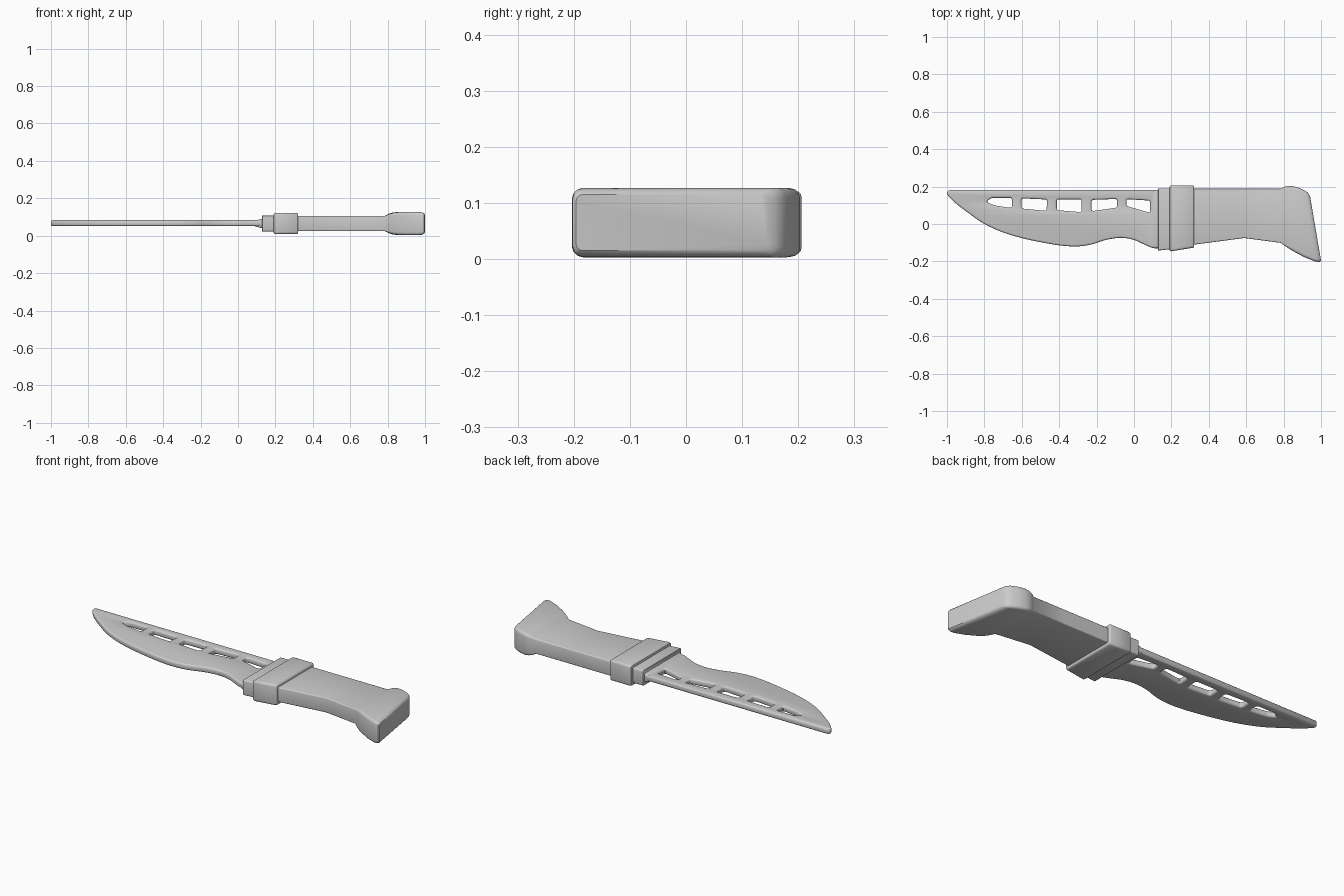
import bpy, bmesh, math
from mathutils import Vector

if "Cube" in bpy.data.objects:
    bpy.data.objects.remove(bpy.data.objects["Cube"])

ZC = 0.065  # mid-plane height of the whole knife


def smooth(obj, angle=35):
    bpy.ops.object.select_all(action='DESELECT')
    obj.select_set(True)
    bpy.context.view_layer.objects.active = obj
    bpy.ops.object.shade_smooth_by_angle(angle=math.radians(angle))


def catmull(pts, n=4):
    p = [Vector(q) for q in pts]
    p = [2 * p[0] - p[1]] + p + [2 * p[-1] - p[-2]]
    out = []
    for a, b, c, d in zip(p, p[1:], p[2:], p[3:]):
        for i in range(n):
            t = i / n
            out.append(0.5 * (2 * b + (c - a) * t + (2 * a - 5 * b + 4 * c - d) * t * t
                              + (3 * b - a - 3 * c + d) * t ** 3))
    return out + [p[-2]]


def round_poly(pts, r, n=3):
    out = []
    for i, q in enumerate(pts):
        p = Vector(q)
        a = p + (Vector(pts[i - 1]) - p).normalized() * r
        b = p + (Vector(pts[(i + 1) % len(pts)]) - p).normalized() * r
        for k in range(n + 1):
            t = k / n
            out.append(a * (1 - t) ** 2 + p * 2 * t * (1 - t) + b * t * t)
    return out


def loft(name, sections, n=3):
    """Rounded-rectangle sections: (x_low, y_low, x_high, y_high, half_z, radius)."""
    bm = bmesh.new()
    rings = []
    for xa, ya, xb, yb, hz, r in sections:
        ring = []
        for k, (cy, cz) in enumerate([(yb - r, hz - r), (ya + r, hz - r),
                                      (ya + r, r - hz), (yb - r, r - hz)]):
            for i in range(n + 1):
                a = math.pi / 2 * (k + i / n)
                y, z = cy + r * math.cos(a), cz + r * math.sin(a)
                x = xa + (xb - xa) * (y - ya) / (yb - ya)
                ring.append(bm.verts.new((x, y, ZC + z)))
        rings.append(ring)
    m = len(rings[0])
    for a, b in zip(rings, rings[1:]):
        for i in range(m):
            j = (i + 1) % m
            bm.faces.new((a[i], a[j], b[j], b[i]))
    bm.faces.new(rings[0])
    bm.faces.new(rings[-1])
    bmesh.ops.recalc_face_normals(bm, faces=bm.faces)
    me = bpy.data.meshes.new(name)
    bm.to_mesh(me)
    bm.free()
    obj = bpy.data.objects.new(name, me)
    bpy.context.collection.objects.link(obj)
    smooth(obj)
    return obj


# Blade: filled outline with five windows and a rounded rim
edge = [(-0.985, 0.181), (-0.998, 0.172), (-0.995, 0.153), (-0.95, 0.108), (-0.88, 0.055),
        (-0.8, 0.0), (-0.7, -0.045), (-0.6, -0.075), (-0.5, -0.097), (-0.4, -0.114),
        (-0.31, -0.12), (-0.23, -0.11), (-0.15, -0.085), (-0.07, -0.074), (0.0, -0.085),
        (0.06, -0.112), (0.1, -0.128), (0.14, -0.132)]
windows = [
    [(-0.79, 0.12), (-0.76, 0.14), (-0.652, 0.14), (-0.652, 0.085), (-0.75, 0.1)],
    [(-0.602, 0.137), (-0.464, 0.131), (-0.468, 0.07), (-0.602, 0.083)],
    [(-0.413, 0.132), (-0.28, 0.132), (-0.28, 0.063), (-0.413, 0.074)],
    [(-0.227, 0.129), (-0.09, 0.134), (-0.09, 0.088), (-0.227, 0.068)],
    [(-0.04, 0.133), (0.086, 0.125), (0.086, 0.06), (-0.04, 0.096)],
]
curve = bpy.data.curves.new("blade", 'CURVE')
curve.dimensions = '2D'
curve.fill_mode = 'BOTH'
curve.extrude = 0.006
curve.bevel_depth = 0.010
curve.bevel_resolution = 2
curve.offset = -0.010
for pts in [catmull(edge) + [Vector((0.14, 0.181))]] + [round_poly(w, 0.012) for w in windows]:
    s = curve.splines.new('POLY')
    s.points.add(len(pts) - 1)
    for sp, p in zip(s.points, pts):
        sp.co = (p.x, p.y, 0, 1)
    s.use_cyclic_u = True
blade = bpy.data.objects.new("blade", curve)
blade.location.z = ZC + 0.002
bpy.context.collection.objects.link(blade)
bpy.ops.object.select_all(action='DESELECT')
blade.select_set(True)
bpy.context.view_layer.objects.active = blade
bpy.ops.object.convert(target='MESH')
blade = bpy.context.view_layer.objects.active
bm = bmesh.new()
bm.from_mesh(blade.data)
bmesh.ops.remove_doubles(bm, verts=bm.verts, dist=0.0002)
bmesh.ops.recalc_face_normals(bm, faces=bm.faces)
bm.to_mesh(blade.data)
bm.free()
smooth(blade)

# Heel: blade thickening into the guard
loft("blade_heel", [(0.09, -0.115, 0.09, 0.175, 0.014, 0.008),
                    (0.115, -0.127, 0.115, 0.181, 0.022, 0.008),
                    (0.135, -0.128, 0.135, 0.181, 0.025, 0.008)])

# Guard block in front of the collar
loft("guard", [(0.127, -0.139, 0.127, 0.186, 0.039, 0.006),
               (0.130, -0.142, 0.130, 0.190, 0.042, 0.007),
               (0.200, -0.134, 0.200, 0.190, 0.042, 0.007)])

# Collar band around the handle
loft("collar", [(0.191, -0.141, 0.191, 0.199, 0.049, 0.008),
                (0.193, -0.144, 0.193, 0.204, 0.054, 0.011),
                (0.199, -0.146, 0.199, 0.206, 0.057, 0.012),
                (0.315, -0.127, 0.315, 0.206, 0.057, 0.012),
                (0.320, -0.124, 0.320, 0.203, 0.054, 0.011),
                (0.322, -0.121, 0.322, 0.199, 0.049, 0.008)])

# Grip flaring into the slanted pommel
loft("handle", [(0.300, -0.113, 0.300, 0.189, 0.041, 0.006),
                (0.590, -0.075, 0.590, 0.189, 0.041, 0.006),
                (0.785, -0.101, 0.785, 0.189, 0.041, 0.006),
                (0.805, -0.116, 0.800, 0.198, 0.049, 0.010),
                (0.830, -0.133, 0.820, 0.203, 0.057, 0.014),
                (0.860, -0.150, 0.845, 0.203, 0.061, 0.016),
                (0.910, -0.177, 0.880, 0.194, 0.062, 0.016),
                (0.965, -0.199, 0.915, 0.178, 0.062, 0.016),
                (0.985, -0.203, 0.929, 0.168, 0.060, 0.016),
                (0.995, -0.202, 0.936, 0.158, 0.056, 0.015),
                (1.000, -0.196, 0.942, 0.145, 0.050, 0.012)])
